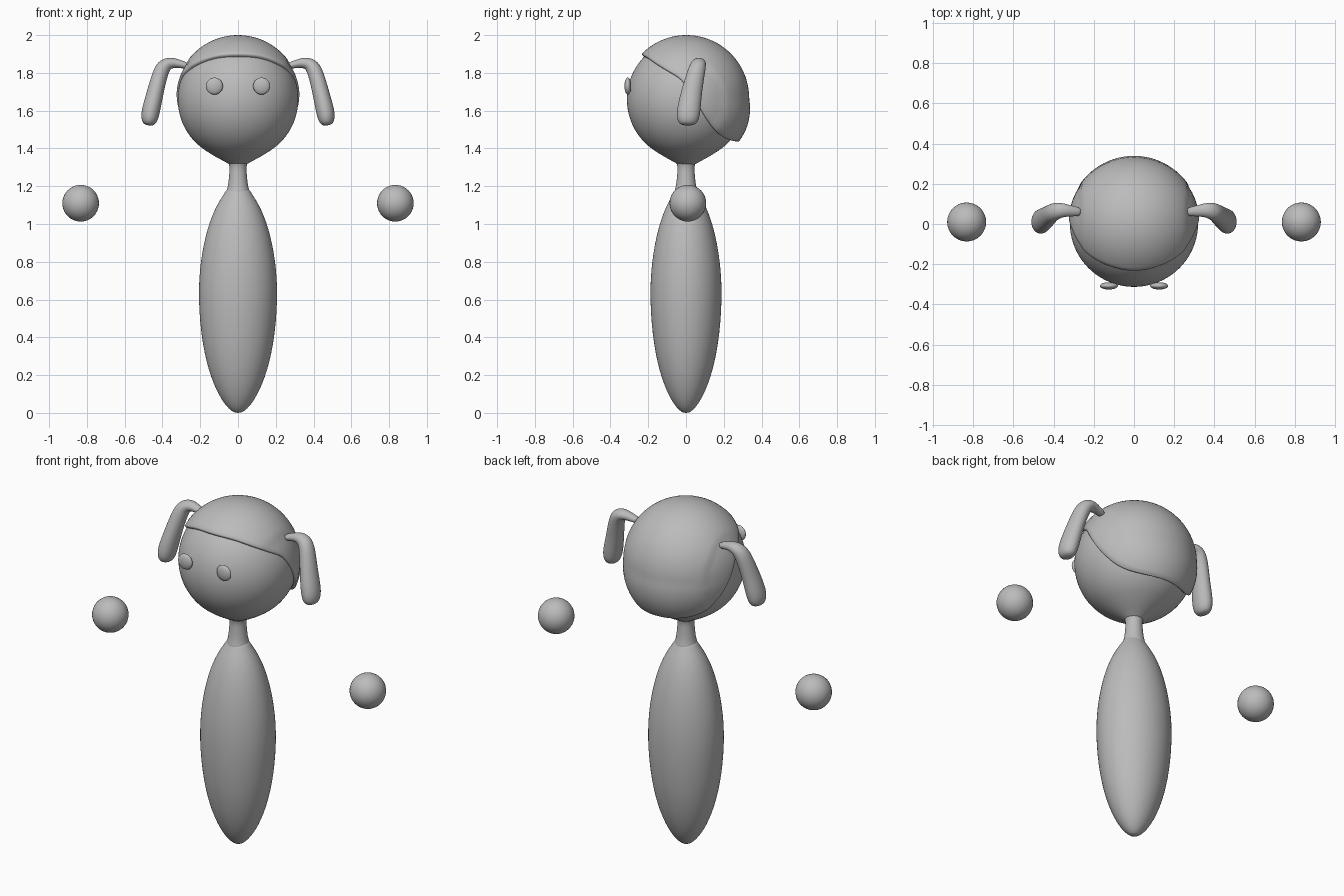
import bpy, bmesh, math
from mathutils import Vector

cube = bpy.data.objects.get("Cube")
if cube:
    bpy.data.objects.remove(cube)

clay = bpy.data.materials.new("clay_grey")
clay.use_nodes = True
clay.diffuse_color = (0.5, 0.5, 0.5, 1)
clay.node_tree.nodes["Principled BSDF"].inputs["Base Color"].default_value = (0.5, 0.5, 0.5, 1)


def rings_object(name, rings, subdiv=0):
    """Skin a list of closed point rings and cap both ends."""
    bm = bmesh.new()
    loops = [[bm.verts.new(p) for p in ring] for ring in rings]
    n = len(loops[0])
    for a, b in zip(loops, loops[1:]):
        for i in range(n):
            j = (i + 1) % n
            bm.faces.new((a[i], a[j], b[j], b[i]))
    bm.faces.new(loops[0][::-1])
    bm.faces.new(loops[-1])
    bmesh.ops.recalc_face_normals(bm, faces=bm.faces)
    mesh = bpy.data.meshes.new(name)
    bm.to_mesh(mesh)
    bm.free()
    return finish(name, mesh, subdiv)


def finish(name, mesh, subdiv=0):
    mesh.materials.append(clay)
    mesh.shade_smooth()
    obj = bpy.data.objects.new(name, mesh)
    bpy.context.collection.objects.link(obj)
    if subdiv:
        mod = obj.modifiers.new("smooth", 'SUBSURF')
        mod.levels = mod.render_levels = subdiv
    return obj


def lathe(name, profile, depth, centre_y=0.0, sides=24):
    """Stack of elliptical rings from (radius, height) pairs."""
    turns = [math.tau * i / sides for i in range(sides)]
    return rings_object(name, [[(r * math.cos(a), centre_y + depth * r * math.sin(a), z)
                                for a in turns] for r, z in profile], 2)


def ball(name, centre, radii):
    bm = bmesh.new()
    bmesh.ops.create_uvsphere(bm, u_segments=32, v_segments=20, radius=1)
    for v in bm.verts:
        v.co = Vector(c + r * k for c, r, k in zip(centre, radii, v.co))
    mesh = bpy.data.meshes.new(name)
    bm.to_mesh(mesh)
    bm.free()
    return finish(name, mesh)


# Body tapering at the bottom, and slim neck
lathe("body", [(0.01, 0), (0.035, 0.008), (0.085, 0.06), (0.145, 0.18), (0.192, 0.36),
               (0.214, 0.6), (0.203, 0.8), (0.165, 0.98), (0.115, 1.1), (0.07, 1.165),
               (0.052, 1.2)], 0.91)
lathe("neck", [(0.075, 1.14), (0.054, 1.19), (0.048, 1.25), (0.043, 1.31), (0.06, 1.34),
               (0.06, 1.4)], 1.0)

# Head: a ball drawn down towards the neck
HEAD = Vector((0, 0, 1.66))
R = 0.322
head_profile = [(0.03, 1.305), (0.06, 1.325), (0.115, 1.353)]
head_profile += [(R * math.cos(a), HEAD.z + R * math.sin(a))
                 for a in (math.radians(-58 + 8 * k) for k in range(19))]
lathe("head", head_profile, 0.99, 0.003, 32)


# Hair cap, cut along a wavy hairline that drops towards the back
HAIRLINE = [(-0.5, 2.0), (-0.21, 1.895), (-0.17, 1.865), (-0.1, 1.82), (-0.02, 1.775), (0.04, 1.68),
            (0.1, 1.58), (0.15, 1.505), (0.2, 1.46), (0.26, 1.44), (0.5, 1.43)]


def hairline(y):
    for (y0, z0), (y1, z1) in zip(HAIRLINE, HAIRLINE[1:]):
        if y <= y1:
            return z0 + (z1 - z0) * (y - y0) / (y1 - y0)
    return HAIRLINE[-1][1]


AXIS = Vector((0, 0.64, 0.77)).normalized()
SIDE = Vector((1, 0, 0))
FRONT = AXIS.cross(SIDE)


def hair_point(theta, phi, inset=0.0):
    d = AXIS * math.cos(theta) + (SIDE * math.cos(phi) + FRONT * math.sin(phi)) * math.sin(theta)
    hang = 0.03 * max(0, d.y) * max(0, -d.z)
    centre = HEAD + Vector((0, 0.002, 0.008))
    return centre + d * (0.332 + hang * 2 - inset) * Vector((0.985, 0, 0)).length \
        if abs(d.x) > 0.8 else centre + d * (0.332 + hang * 2 - inset)


def hair_limit(phi):
    low, high = 0.2, 2.6
    for _ in range(30):
        mid = (low + high) / 2
        p = hair_point(mid, phi)
        if p.z > hairline(p.y):
            low = mid
        else:
            high = mid
    return low


SEG, ROWS = 72, 24
angles = [math.tau * i / SEG for i in range(SEG)]
limits = [hair_limit(a) for a in angles]
for _ in range(2):
    limits = [(limits[i - 1] + 2 * limits[i] + limits[(i + 1) % SEG]) / 4 for i in range(SEG)]
hair_rings = [[hair_point(lim * max(k, 0.1) / ROWS, a) for a, lim in zip(angles, limits)]
              for k in range(ROWS + 1)]
for extra, inset in ((0.015, 0.004), (0.02, 0.012), (0.01, 0.04), (-0.1, 0.1)):
    hair_rings.append([hair_point(lim + extra, a, inset) for a, lim in zip(angles, limits)])
rings_object("hair", hair_rings)

# Pigtail path: x, y, z, thickness in the bend plane, thickness front to back
PIGTAIL = [(0.26, 0.06, 1.835, 0.018, 0.022), (0.31, 0.065, 1.848, 0.021, 0.027),
           (0.355, 0.07, 1.856, 0.032, 0.036), (0.395, 0.062, 1.84, 0.043, 0.046),
           (0.42, 0.045, 1.77, 0.043, 0.052), (0.442, 0.025, 1.68, 0.046, 0.059),
           (0.463, 0.013, 1.595, 0.051, 0.066), (0.47, 0.01, 1.545, 0.044, 0.058),
           (0.474, 0.01, 1.521, 0.024, 0.034)]

for side, label in ((1, "left"), (-1, "right")):
    rings = []
    for k, (x, y, z, thick, wide) in enumerate(PIGTAIL):
        before, after = PIGTAIL[max(k - 1, 0)], PIGTAIL[min(k + 1, len(PIGTAIL) - 1)]
        along = Vector((after[0] - before[0], 0, after[2] - before[2])).normalized()
        across = Vector((-along.z, 0, along.x))
        ring = []
        for i in range(14):
            a = math.tau * i / 14
            p = Vector((x, y, z)) + across * thick * math.cos(a)
            ring.append((side * p.x, p.y + wide * math.sin(a), p.z))
        rings.append(ring)
    rings_object(label + "_pigtail", rings, 2)
    # Flattened eye and floating round hand
    ball(label + "_eye", (side * 0.125, -0.308, 1.73), (0.045, 0.018, 0.045))
    ball(label + "_hand", (side * 0.833, 0.01, 1.11), (0.097, 0.097, 0.097))
